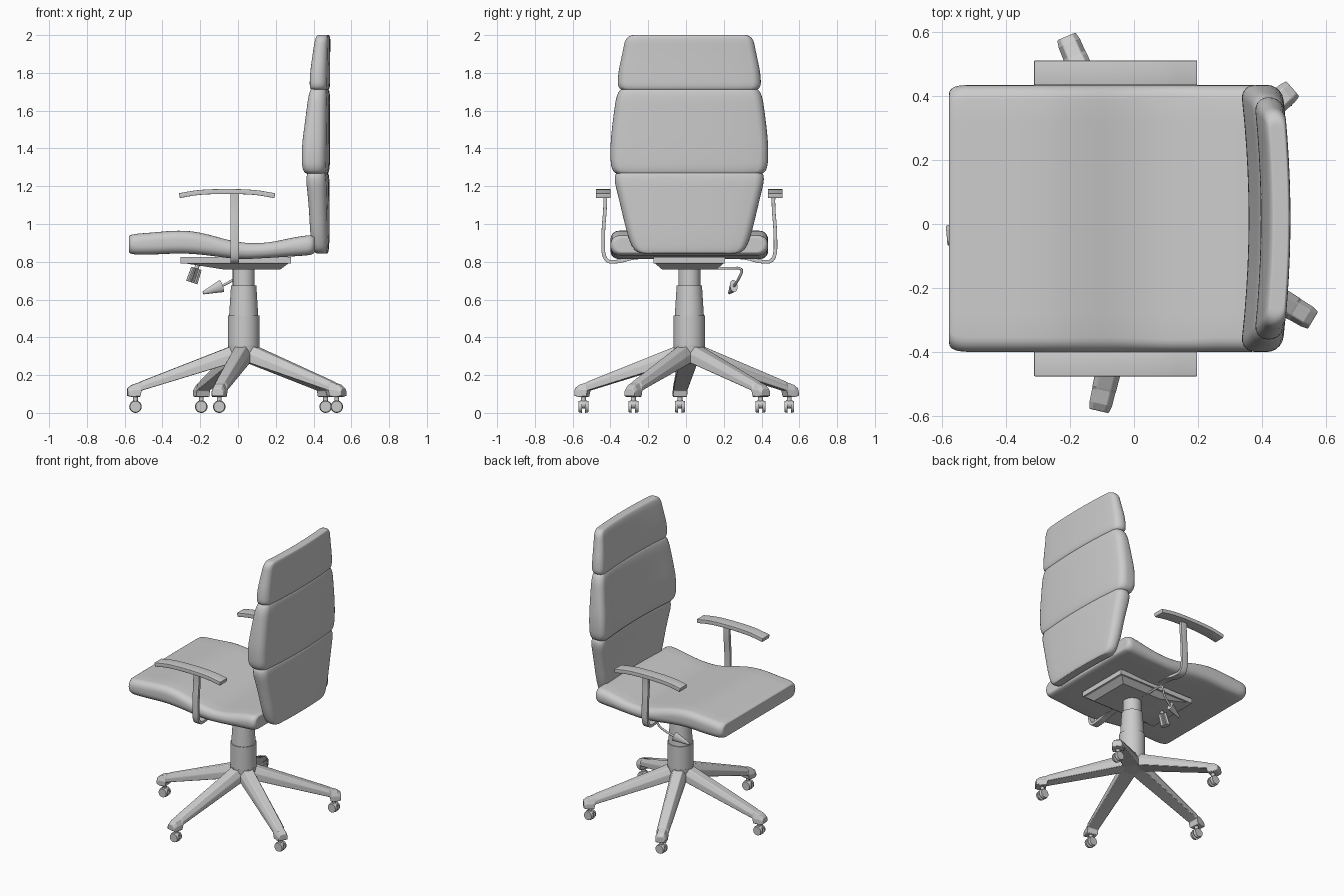
import bpy, bmesh, math
from mathutils import Vector, Matrix

if "Cube" in bpy.data.objects:
    bpy.data.objects.remove(bpy.data.objects["Cube"])

YC = 0.0175                      # symmetry plane of the chair
HUB = Vector((0.03, YC, 0))      # axis of the column


def finish(name, bm, angle=35):
    bmesh.ops.recalc_face_normals(bm, faces=bm.faces)
    me = bpy.data.meshes.new(name)
    bm.to_mesh(me)
    bm.free()
    ob = bpy.data.objects.new(name, me)
    bpy.context.collection.objects.link(ob)
    bpy.ops.object.select_all(action='DESELECT')
    ob.select_set(True)
    bpy.context.view_layer.objects.active = ob
    bpy.ops.object.shade_smooth_by_angle(angle=math.radians(angle))
    return ob


def soften(pts, times=2):
    """Corner cutting that keeps both end points."""
    pts = [Vector(p) for p in pts]
    for _ in range(times):
        new = [pts[0]]
        for a, b in zip(pts, pts[1:]):
            new += [a.lerp(b, 0.25), a.lerp(b, 0.75)]
        pts = new + [pts[-1]]
    return pts


def loft(bm, rings):
    rows = [[bm.verts.new(p) for p in ring] for ring in rings]
    n = len(rows[0])
    for a, b in zip(rows, rows[1:]):
        for i in range(n):
            j = (i + 1) % n
            bm.faces.new((a[i], a[j], b[j], b[i]))
    bm.faces.new(rows[0])
    bm.faces.new(rows[-1])


def rounded_ring(w, a, b, r, arc=5, side=10):
    """Rounded rectangle: half width w in u, from a to b in v."""
    r = min(r, 0.48 * (b - a))
    pts = []
    for cu, cv, start in ((w - r, b - r, 0), (r - w, b - r, 90), (r - w, a + r, 180), (w - r, a + r, 270)):
        for k in range(arc + 1):
            t = math.radians(start + 90 * k / arc)
            pts.append((cu + r * math.cos(t), cv + r * math.sin(t)))
        if start in (0, 180):    # extra points along the wide sides
            u0, v0 = pts[-1]
            pts += [(u0 * (1 - 2 * k / side), v0) for k in range(1, side)]
    return pts


def cushion(name, keys, place, r=0.045):
    bm = bmesh.new()
    loft(bm, [[place(s, u, v) for u, v in rounded_ring(w, a, b, r)] for s, w, a, b in soften(keys, 3)])
    return finish(name, bm, 50)


def rod(name, p, q, r1, r2, n=32, ridged=False, flat=1.0):
    p, q = Vector(p), Vector(q)
    d = q - p
    bm = bmesh.new()
    bmesh.ops.create_cone(bm, cap_ends=True, segments=n, radius1=r1, radius2=r2, depth=d.length)
    for v in bm.verts:
        if ridged and round(math.atan2(v.co.x, v.co.y) / (math.tau / n)) % 3 == 0:
            v.co.xy *= 0.8
        v.co.x *= flat
    bm.transform(Matrix.Translation((p + q) / 2) @ d.to_track_quat('Z', 'Y').to_matrix().to_4x4())
    return finish(name, bm)


def strip(name, path, width, thick, bevel):
    half = Vector(width) / 2
    bm = bmesh.new()
    rows = [(bm.verts.new(p - half), bm.verts.new(p + half)) for p in path]
    for a, b in zip(rows, rows[1:]):
        bm.faces.new((a[0], a[1], b[1], b[0]))
    ob = finish(name, bm, 40)
    m = ob.modifiers.new("thickness", 'SOLIDIFY')
    m.thickness, m.offset = thick, 0
    m = ob.modifiers.new("edges", 'BEVEL')
    m.width, m.segments, m.limit_method = bevel, 3, 'ANGLE'
    return ob


# Seat: sections (x, half width, bottom, top)
cushion("seat", [
    (-.575, .36, .87, .92), (-.58, .417, .838, .945), (-.45, .417, .838, .955), (-.32, .417, .845, .967),
    (-.2, .417, .84, .957), (0, .417, .812, .9), (.15, .417, .82, .897), (.32, .417, .83, .935),
    (.405, .417, .838, .942), (.405, .36, .87, .91)], lambda s, u, v: (s, YC + u, v))


# Backrest: three cushions, sections (z, half width, front, rear), bowed backwards
def on_back(s, u, v):
    return (v + 0.025 * (1 - (u / 0.41) ** 2), YC + u, s)


cushion("back_lower", [
    (.845, .20, .415, .44), (.845, .285, .385, .455), (.93, .325, .37, .46), (1.1, .365, .365, .46),
    (1.276, .408, .35, .46), (1.272, .33, .39, .43)], on_back)
cushion("back_middle", [
    (1.268, .33, .39, .43), (1.264, .412, .335, .46), (1.4, .42, .332, .463), (1.55, .405, .35, .463),
    (1.722, .38, .37, .463), (1.716, .3, .4, .43)], on_back)
cushion("back_headrest", [
    (1.712, .3, .4, .43), (1.708, .38, .37, .463), (1.8, .377, .373, .463), (1.9, .355, .385, .463),
    (2.0, .335, .4, .465), (2.0, .25, .425, .445)], on_back)

# Armrests: curved pad on a bent flat post, one per side
for side, label in ((1, "left"), (-1, "right")):
    pad = [(-.31, YC + side * .455, 1.15), (-.19, YC + side * .455, 1.172),
           (.07, YC + side * .455, 1.172), (.195, YC + side * .455, 1.15)]
    strip("armrest_pad_" + label, soften(pad, 3), (0, .077, 0), .026, .009)
    post = [(.446, 1.18), (.445, 1.08), (.456, .97), (.457, .80), (.37, .80), (.30, .822), (.22, .825)]
    strip("armrest_post_" + label, soften([(-.0175, YC + side * y, z) for y, z in post], 3),
          (.044, 0, 0), .019, .004)

# Mechanism plate under the seat, with tapered lower part
bm = bmesh.new()
loft(bm, [[(x0, YC - h, z), (x1, YC - h, z), (x1, YC + h, z), (x0, YC + h, z)] for x0, x1, h, z in (
    (-.305, .28, .19, .825), (-.305, .28, .19, .792), (-.27, .265, .18, .79), (-.08, .225, .145, .76))])
finish("seat_mechanism", bm, 20)

# Column
for name, z0, z1, r0, r1 in (("column_base", .34, .515, .083, .083), ("column_sleeve", .515, .675, .077, .067),
                             ("gas_lift", .67, .765, .058, .058), ("base_hub", .265, .356, .075, .084)):
    rod(name, HUB + Vector((0, 0, z0)), HUB + Vector((0, 0, z1)), r0, r1, 40)

# Tension knob and height lever
rod("tension_knob", (-.245, YC, .69), (-.22, YC, .765), .032, .029, 36, ridged=True)
rod("knob_stem", (-.225, YC, .75), (-.208, YC, .80), .012, .012, 16)
curve = bpy.data.curves.new("height_lever", 'CURVE')
curve.dimensions, curve.bevel_depth, curve.use_fill_caps = '3D', .007, True
path = soften([(.02, .10, .765), (.02, .22, .765), (.02, .305, .768), (-.01, .28, .71), (-.1, .25, .665)], 2)
sp = curve.splines.new('POLY')
sp.points.add(len(path) - 1)
for pt, co in zip(sp.points, path):
    pt.co = (*co, 1)
bpy.context.collection.objects.link(bpy.data.objects.new("height_lever", curve))
rod("lever_paddle", (-.085, .253, .672), (-.185, .228, .635), .034, .008, 24, flat=.6)

# Five-star base with twin-wheel casters
for i in range(5):
    ang = math.radians(185 + 72 * i)
    out, across = Vector((math.cos(ang), math.sin(ang), 0)), Vector((-math.sin(ang), math.cos(ang), 0))
    rings = []
    for r, zb, zt, w in ((.02, .27, .356, .052), (.07, .262, .352, .05), (.545, .118, .167, .038),
                         (.552, .085, .162, .037), (.595, .085, .148, .036), (.618, .09, .13, .031)):
        zm = zb + (zt - zb) * .55
        rings.append([HUB + out * r + across * u + Vector((0, 0, z)) for u, z in (
            (-w, zb), (w, zb), (w, zm), (w * .6, zt), (-w * .6, zt), (-w, zm))])
    bm = bmesh.new()
    loft(bm, rings)
    leg = finish(f"base_leg_{i + 1}", bm, 15)
    m = leg.modifiers.new("edges", 'BEVEL')
    m.width, m.segments = .004, 2

    c = HUB + out * .575
    rod(f"caster_stem_{i + 1}", c + Vector((0, 0, .045)), c + Vector((0, 0, .095)), .013, .013, 16)
    rod(f"caster_body_{i + 1}", c + Vector((0, -.016, .045)), c + Vector((0, .016, .045)), .022, .022, 16)
    for s in (-1, 1):
        rod(f"caster_wheel_{i + 1}_{'a' if s < 0 else 'b'}", c + Vector((0, s * .009, .033)),
            c + Vector((0, s * .026, .033)), .033, .029, 24)
